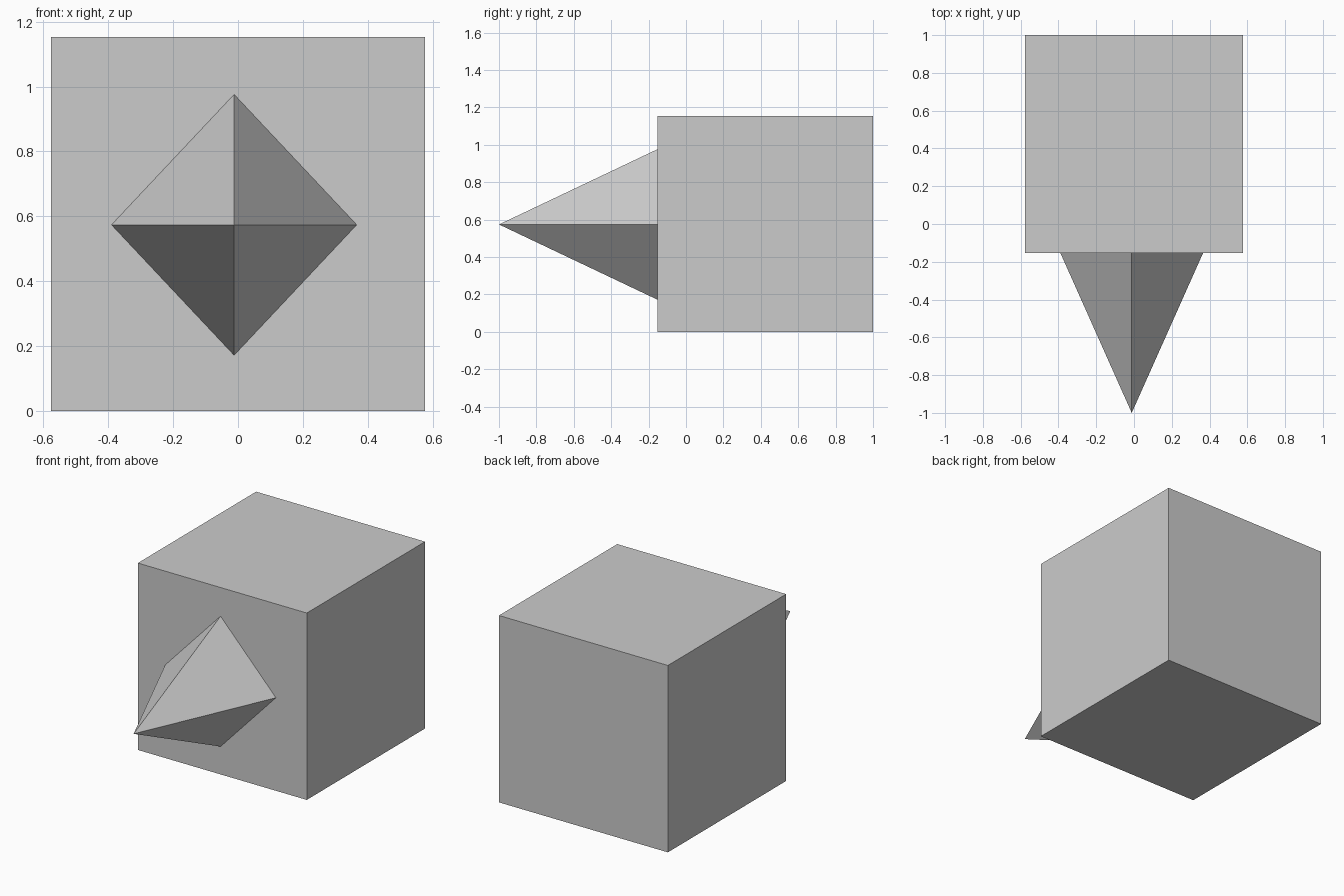
import bpy
from math import radians

if "Cube" in bpy.data.objects:
    bpy.data.objects.remove(bpy.data.objects["Cube"])

SIZE = 1.153            # cube edge
FRONT = 1 - SIZE        # y of the cube's front face
EMBED = 0.02            # how far the spike sinks into the cube

# Cube body
bpy.ops.mesh.primitive_cube_add(size=SIZE, location=(0, 1 - SIZE / 2, SIZE / 2))
bpy.context.object.name = "cube_body"

# Four-sided spike pointing forward, widening slightly into the cube
depth = FRONT + 1 + EMBED
grow = depth / (depth - EMBED)
bpy.ops.mesh.primitive_cone_add(
    vertices=4, radius1=1, radius2=0, depth=depth,
    location=(-0.012, -1 + depth / 2, 0.574), rotation=(radians(90), 0, 0))
spike = bpy.context.object
spike.name = "front_spike"
spike.scale = (0.378 * grow, 0.402 * grow, 1)
bpy.ops.object.transform_apply(location=False, rotation=True, scale=True)
